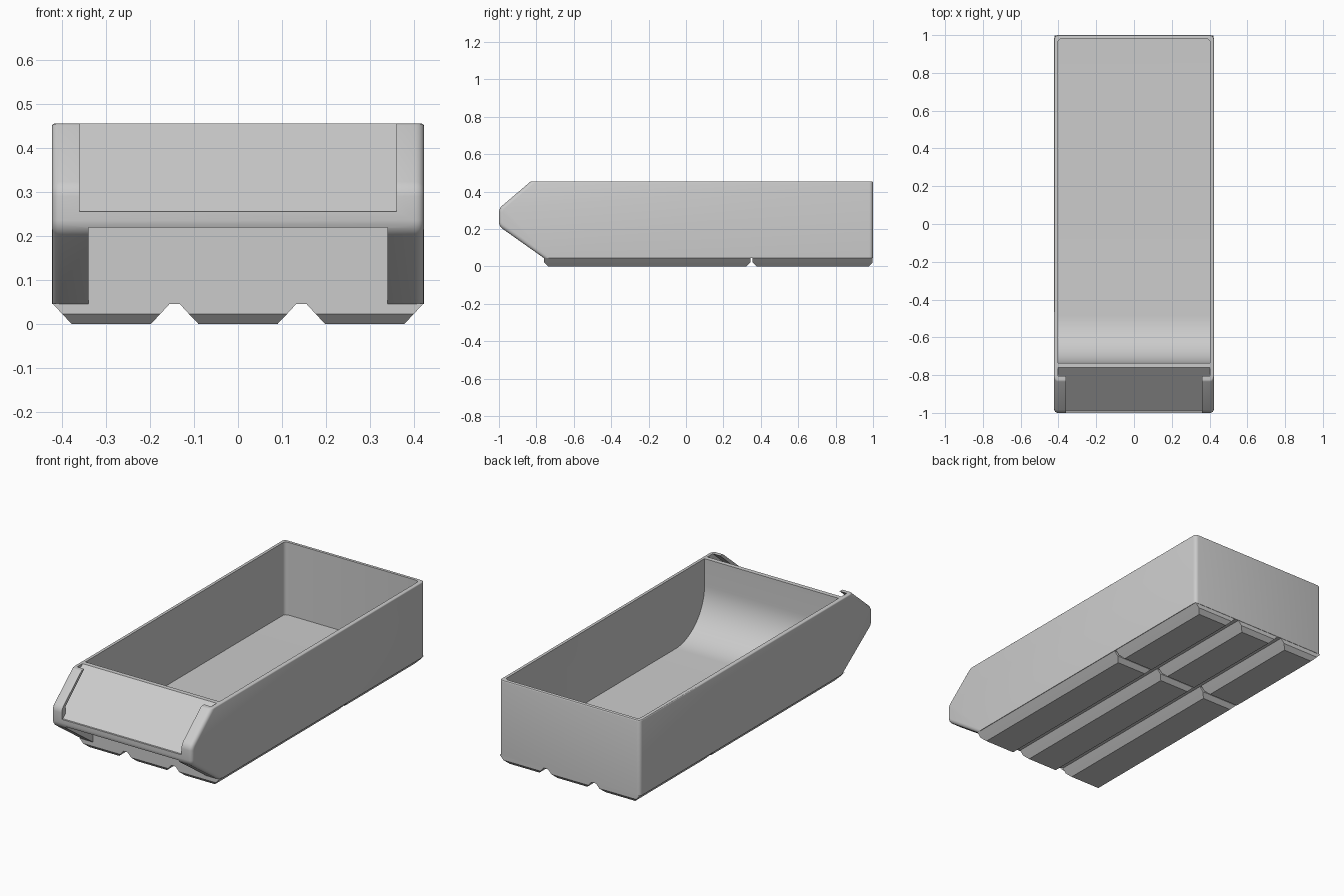
import bpy, bmesh, math

cube = bpy.data.objects.get("Cube")
if cube:
    bpy.data.objects.remove(cube)

grey = bpy.data.materials.new("light_grey")
grey.use_nodes = True
grey.diffuse_color = (0.6, 0.6, 0.6, 1)
grey.node_tree.nodes["Principled BSDF"].inputs["Base Color"].default_value = (0.6, 0.6, 0.6, 1)


def extrude_profile(points, half):
    """Closed side profile of (y, z) points, extruded from -half to +half in x."""
    bm = bmesh.new()
    face = bm.faces.new([bm.verts.new((-half, y, z)) for y, z in points])
    out = bmesh.ops.extrude_face_region(bm, geom=[face])["geom"]
    for v in out:
        if isinstance(v, bmesh.types.BMVert):
            v.co.x = half
    bmesh.ops.recalc_face_normals(bm, faces=bm.faces)
    return bm


def bevel(bm, test, width, segments=4):
    edges = [e for e in bm.edges if test(*(v.co for v in e.verts))]
    bmesh.ops.bevel(bm, geom=edges, offset=width, segments=segments, profile=0.5,
                    affect='EDGES', clamp_overlap=True)


def finish(name, bm):
    mesh = bpy.data.meshes.new(name)
    bmesh.ops.recalc_face_normals(bm, faces=bm.faces)
    bm.to_mesh(mesh)
    bm.free()
    mesh.materials.append(grey)
    ob = bpy.data.objects.new(name, mesh)
    bpy.context.collection.objects.link(ob)
    return ob


def activate(ob):
    bpy.ops.object.select_all(action='DESELECT')
    ob.select_set(True)
    bpy.context.view_layer.objects.active = ob


def cut(ob, bm):
    cutter = finish("cutter", bm)
    cutter.hide_render = True
    mod = ob.modifiers.new("cut", 'BOOLEAN')
    mod.operation, mod.solver, mod.object = 'DIFFERENCE', 'EXACT', cutter
    activate(ob)
    bpy.ops.object.modifier_apply(modifier=mod.name)
    bpy.data.objects.remove(cutter)


W, TOP, BASE, FLOOR = 0.423, 0.455, 0.045, 0.06
FRONT, INNER = -0.76, -0.735

# Outer shell with wedge shaped front, rounded nose and corners
bm = extrude_profile([(-0.83, TOP), (-1, 0.31), (-1, 0.215), (FRONT, BASE), (1, BASE), (1, TOP)], W)
bevel(bm, lambda a, b: a.y < -0.99 and b.y < -0.99 and abs(a.x - b.x) > 0.1, 0.02)
bevel(bm, lambda a, b: abs(a.x - b.x) < 1e-4 and abs(a.y - b.y) < 1, 0.02)
bevel(bm, lambda a, b: min(a.z, b.z) > TOP - 1e-4, 0.006, 3)
body = finish("bin_body", bm)

# Storage cavity with a curved scoop at the front
R, STEPS = 0.25, 16
scoop = [(INNER + R - R * math.cos(t), FLOOR + R - R * math.sin(t))
         for t in (math.pi / 2 * i / STEPS for i in range(STEPS + 1))]
bm = extrude_profile([(INNER, 0.6)] + scoop + [(0.98, FLOOR), (0.98, 0.6)], 0.403)
bevel(bm, lambda a, b: min(a.y, b.y) > 0.97 and abs(a.x - b.x) < 1e-4, 0.02)
cut(body, bm)

# Label recess, and the slot that runs under the side lips
cut(body, extrude_profile([(-0.70, 0.507), (-0.99, 0.255), (-1.1, 0.255), (-1.1, 0.6), (-0.70, 0.6)], 0.36))
cut(body, extrude_profile([(-0.70, 0.507), (-0.97, 0.272), (-0.97, 0.312), (-0.70, 0.547)], 0.403))

# Finger grip below the label panel, between the side gussets
cut(body, extrude_profile([(-1.1, 0.215), (-1, 0.215), (FRONT, 0.42), (FRONT, 0), (-1.1, 0)], 0.34))
activate(body)
bpy.ops.object.shade_smooth_by_angle(angle=math.radians(30))


# Chamfered feet: two rows of three
def foot(name, x, y0, y1):
    bm = bmesh.new()
    rings = []
    for z, half, inset in ((0, 0.09, 0.022), (0.022, 0.111, 0), (BASE + 0.001, 0.133, 0)):
        rings.append([bm.verts.new((x + sx * half, y, z)) for sx, y in
                      ((-1, y0 + inset), (1, y0 + inset), (1, y1 - inset), (-1, y1 - inset))])
    bm.faces.new(rings[0])
    bm.faces.new(rings[-1])
    for low, high in zip(rings, rings[1:]):
        for i in range(4):
            j = (i + 1) % 4
            bm.faces.new((low[i], low[j], high[j], high[i]))
    finish(name, bm)


for side, x in (("right", -0.288), ("middle", 0), ("left", 0.288)):
    foot("front_foot_" + side, x, FRONT, 0.345)
    foot("back_foot_" + side, x, 0.355, 0.998)
